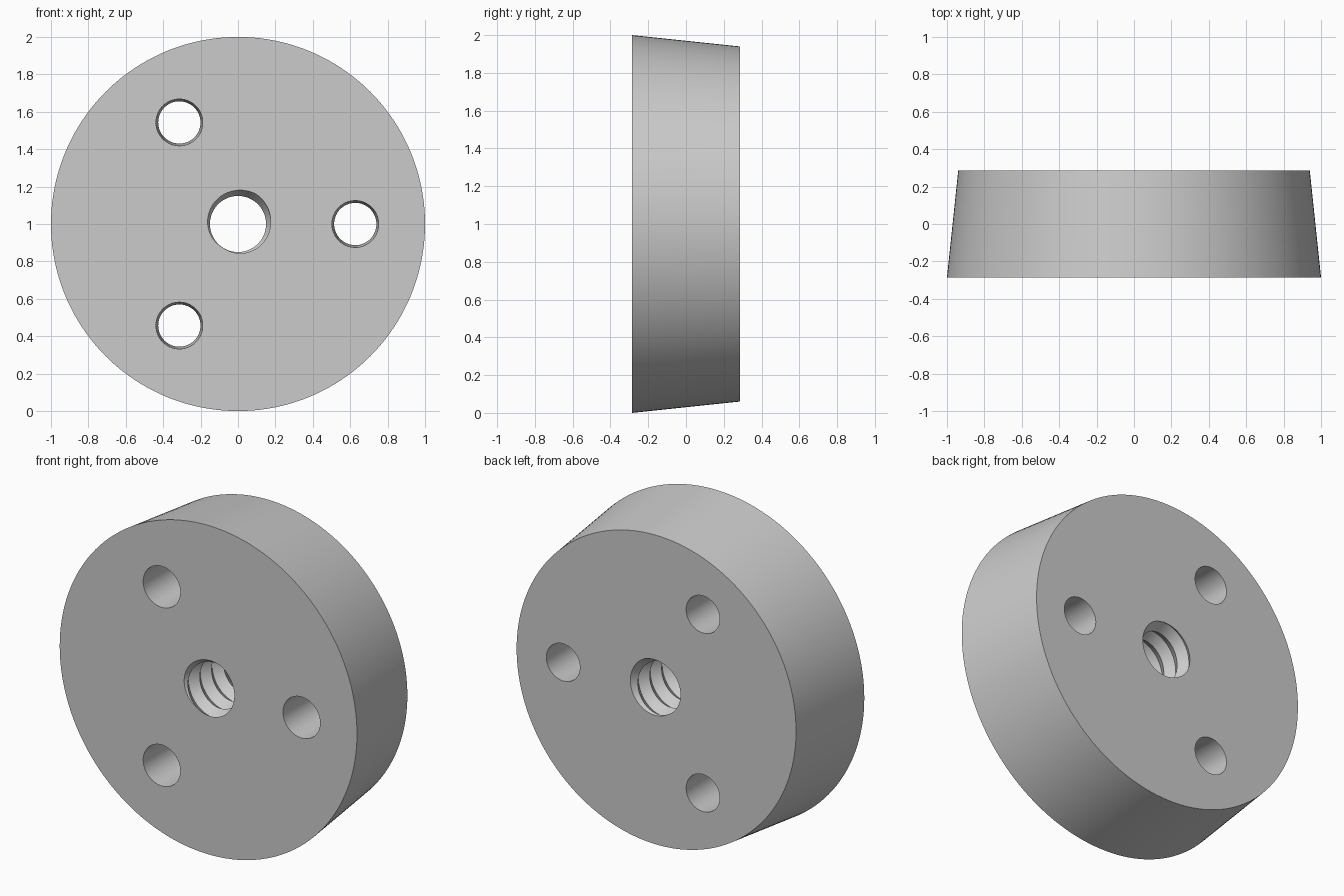
import bpy
import bmesh
from math import pi, sin, cos, radians
from mathutils import Matrix

cube = bpy.data.objects.get("Cube")
if cube:
    bpy.data.objects.remove(cube, do_unlink=True)

HALF = 0.285          # half thickness of the disc
PITCH = 0.114
THREAD_MINOR, THREAD_MAJOR = 0.15, 0.187
STEPS = 64            # thread segments per turn
ROWS = 24             # thread rows, two per pitch, reaching past both faces

grey = bpy.data.materials.new("light grey")
grey.use_nodes = True
grey.diffuse_color = (0.6, 0.6, 0.6, 1)
grey.node_tree.nodes["Principled BSDF"].inputs["Base Color"].default_value = (0.6, 0.6, 0.6, 1)


def add_thread(bm):
    """Right-handed V-thread wall along y, trimmed flush with both faces."""
    start = -HALF - 3 * PITCH
    grid = []
    for i in range(STEPS):
        turn = i / STEPS
        a = radians(60) + turn * 2 * pi
        column = []
        for j in range(ROWS):
            r = THREAD_MINOR if j % 2 else THREAD_MAJOR
            y = start + (j / 2 - turn) * PITCH
            column.append(bm.verts.new((r * cos(a), y, 1 + r * sin(a))))
        grid.append(column)
    for i in range(STEPS):
        # One full turn shifts the profile by a whole pitch (two rows)
        shift = 2 if i == STEPS - 1 else 0
        after = grid[(i + 1) % STEPS]
        for j in range(shift, ROWS - 1):
            bm.faces.new((grid[i][j], grid[i][j + 1],
                          after[j + 1 - shift], after[j - shift]))
    for side in (-1, 1):
        bmesh.ops.bisect_plane(bm, geom=bm.verts[:] + bm.edges[:] + bm.faces[:],
                               dist=1e-5, plane_co=(0, side * HALF, 0),
                               plane_no=(0, side, 0), clear_outer=True)


def add_tapered_wall(bm, x, z, front, back, sides):
    """Open cone wall along y, front radius at -y."""
    place = Matrix.Translation((x, 0, z)) @ Matrix.Rotation(-pi / 2, 4, 'X')
    bmesh.ops.create_cone(bm, cap_ends=False, segments=sides, radius1=front,
                          radius2=back, depth=2 * HALF, matrix=place)


bm = bmesh.new()

# Threaded centre hole
add_thread(bm)

# Tapered outer wall
add_tapered_wall(bm, 0, 1, 1.0, 0.94, 160)

# Three tapered bolt holes
for k in range(3):
    a = k * 2 * pi / 3
    add_tapered_wall(bm, 0.627 * cos(a), 1 + 0.627 * sin(a), 0.125, 0.113, 64)

# Flat front and back faces, filled around the holes
for side in (-1, 1):
    rims = [e for e in bm.edges if e.is_boundary
            and all(abs(v.co.y - side * HALF) < 1e-4 for v in e.verts)]
    bmesh.ops.triangle_fill(bm, use_beauty=True, use_dissolve=False,
                            edges=rims, normal=(0, side, 0))

bmesh.ops.recalc_face_normals(bm, faces=bm.faces[:])
mesh = bpy.data.meshes.new("threaded_disc")
bm.to_mesh(mesh)
bm.free()
mesh.materials.append(grey)
disc = bpy.data.objects.new("threaded_disc", mesh)
bpy.context.collection.objects.link(disc)

# Smooth walls with sharp rims and thread crests
bpy.context.view_layer.objects.active = disc
disc.select_set(True)
bpy.ops.object.shade_smooth_by_angle(angle=radians(30))
